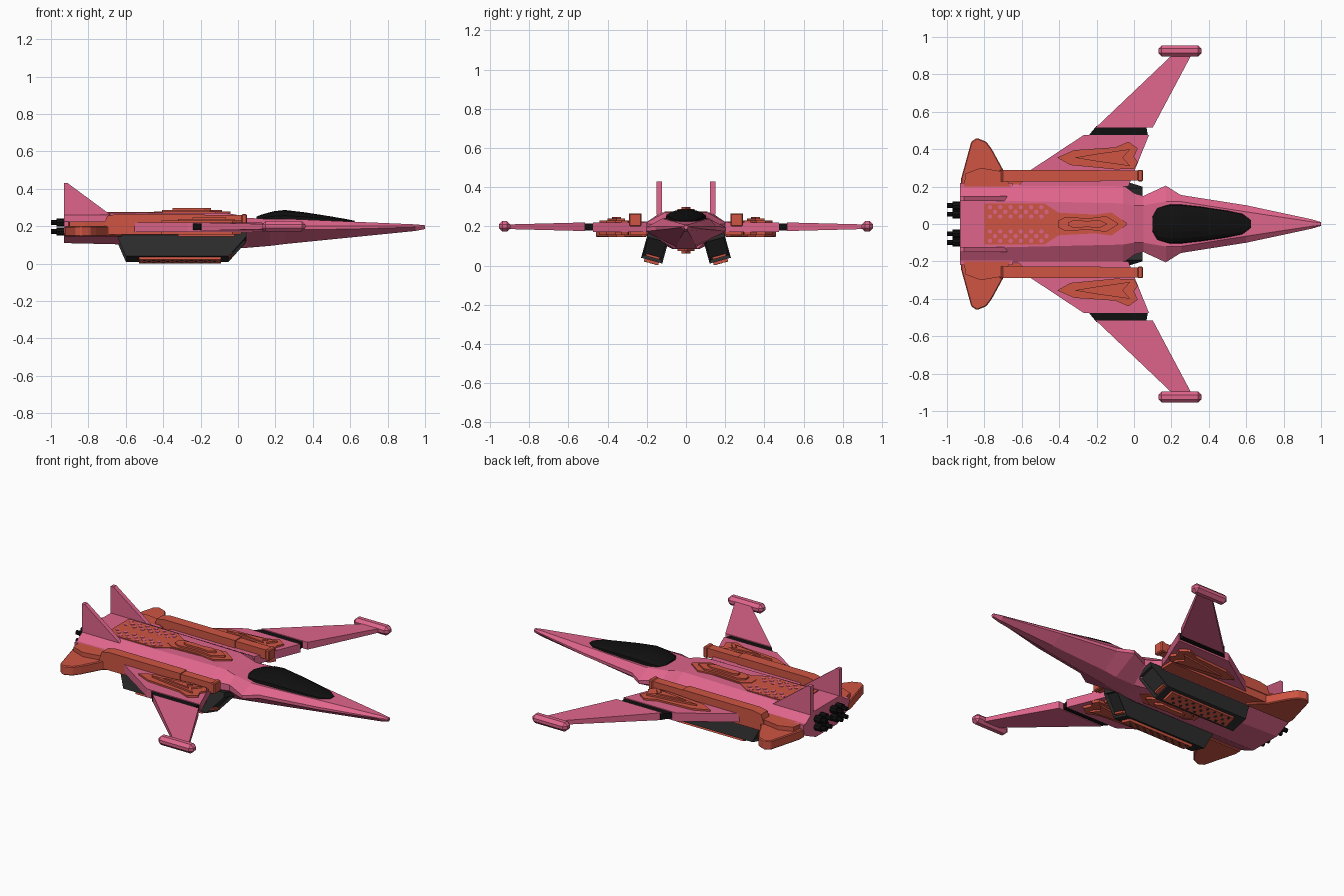
import bpy, bmesh
from math import sin, cos, pi, radians
from mathutils import Matrix, Vector

cube = bpy.data.objects.get("Cube")
if cube:
    bpy.data.objects.remove(cube)


def material(name, rgb):
    m = bpy.data.materials.new(name)
    m.use_nodes = True
    m.diffuse_color = (*rgb, 1)
    m.node_tree.nodes["Principled BSDF"].inputs["Base Color"].default_value = (*rgb, 1)
    return m


PINK = material("pink", (0.74, 0.13, 0.26))
RED = material("orange_red", (0.62, 0.09, 0.055))
BLACK = material("black", (0.005, 0.005, 0.005))
GREY = material("dark_grey", (0.025, 0.025, 0.025))
UPRIGHT = Matrix.Rotation(pi / 2, 4, 'X')


def finish(name, bm, mat, matrix=Matrix(), bevel=0):
    bmesh.ops.recalc_face_normals(bm, faces=bm.faces)
    mesh = bpy.data.meshes.new(name)
    bm.to_mesh(mesh)
    bm.free()
    mesh.materials.append(mat)
    mesh.transform(matrix)
    ob = bpy.data.objects.new(name, mesh)
    bpy.context.collection.objects.link(ob)
    if bevel:
        mod = ob.modifiers.new("bevel", 'BEVEL')
        mod.width, mod.segments = bevel, 1
    return ob


def loft(bm, rings):
    """Skin a row of equal rings and cap both ends."""
    rows = [[bm.verts.new(p) for p in ring] for ring in rings]
    for a, b in zip(rows, rows[1:]):
        for i in range(len(a)):
            j = (i + 1) % len(a)
            bm.faces.new((a[i], a[j], b[j], b[i]))
    bm.faces.new(rows[0])
    bm.faces.new(rows[-1])


def prism(name, pts, lo, hi, mat, matrix=Matrix(), bevel=0, side=1):
    bm = bmesh.new()
    loft(bm, [[(x, y * side, z) for x, y in pts] for z in (lo, hi)])
    return finish(name, bm, mat, matrix, bevel)


def box(name, x, y, z, mat, side=1, bevel=0, matrix=Matrix()):
    pts = [(x[0], y[0]), (x[1], y[0]), (x[1], y[1]), (x[0], y[1])]
    return prism(name, pts, z[0], z[1], mat, matrix, bevel, side)


def dots(name, centres, r, lo, hi, mat, matrix=Matrix()):
    bm = bmesh.new()
    for x, y in centres:
        loft(bm, [[(x + r * cos(k * pi / 4), y + r * sin(k * pi / 4), z)
                   for k in range(8)] for z in (lo, hi)])
    return finish(name, bm, mat, matrix)


def mirrored(half):
    return half + [(x, -y) for x, y in reversed(half)]


def scaled(pts, centre, fx, fy):
    cx, cy = centre
    return [(cx + (x - cx) * fx, cy + (y - cy) * fy) for x, y in pts]


def relief(name, pts, centre, z, step, side=1):
    """Stack of shrinking raised plates with a split in the middle."""
    for n, (fx, fy) in enumerate(((1, 1), (0.78, 0.68), (0.5, 0.36))):
        prism(f"{name}_layer_{n}", scaled(pts, centre, fx, fy),
              z, z + step * (n + 1), RED, side=side)


# Hull: x, half width, top width, bottom width, top, upper, lower, bottom
stations = [
    (-.93, .21, .13, .10, .27, .215, .16, .11),
    (-.06, .21, .11, .08, .27, .215, .16, .09),
    (0, .165, .10, .07, .26, .21, .17, .085),
    (.05, .15, .10, .06, .245, .205, .17, .085),
    (.17, .205, .12, .05, .238, .195, .175, .095),
    (.25, .155, .12, .05, .24, .2, .18, .105),
    (.6, .10, .065, .03, .225, .2, .185, .14),
    (.95, .025, .012, .01, .21, .2, .195, .175),
    (1, .01, .006, .006, .205, .2, .195, .185)]
bm = bmesh.new()
loft(bm, [[(x, y, z) for y, z in mirrored_ring] for x, mirrored_ring in (
    (x, [(t, zt), (w, zu), (w, zl), (b, zb), (-b, zb), (-w, zl), (-w, zu), (-t, zt)])
    for x, w, t, b, zt, zu, zl, zb in stations)])
finish("hull", bm, PINK)

# Canopy: x, half width, crown height
bm = bmesh.new()
loft(bm, [[(x, w * cos(k * pi / 8), .225 + (top - .225) * sin(k * pi / 8) ** .7)
           for k in range(9)] for x, w, top in (
    (.1, .05, .252), (.125, .09, .262), (.19, .108, .28), (.25, .108, .287),
    (.36, .095, .274), (.5, .073, .252), (.58, .055, .238), (.625, .02, .229))])
canopy = finish("canopy", bm, BLACK)

# Perforated back panel
prism("back_panel", mirrored([(-.8, .11), (-.48, .11), (-.4, .06), (-.2, .05)]),
      .26, .275, RED)
dots("back_panel_holes", [(-.77 + i * .055 + (j % 2) * .027, s * (.04 + j * .025))
                          for i in range(6) for j in range(3) for s in (1, -1)],
     .012, .27, .277, PINK)

# Back and belly reliefs
arrow = mirrored([(-.45, .025), (-.4, .055), (-.24, .045), (-.12, .062), (-.04, .006)])
relief("back_relief", arrow, (-.25, 0), .268, .01)
relief("belly_relief", arrow, (-.25, 0), .1, -.013)

wing_relief = [(-.41, .355), (-.34, .315), (-.1, .292), (0, .295), (.02, .33),
               (0, .36), (.02, .405), (-.03, .44), (-.1, .41), (-.32, .395)]
dart = [(-.32, .355), (-.2, .335), (-.02, .31), (-.06, .355), (-.02, .4), (-.2, .375)]

for s, tag in ((1, "left"), (-1, "right")):
    # Inner wing, hinge, outer wing and tip pod
    prism(f"inner_wing_{tag}", [(-.62, .2), (-.55, .29), (-.27, .475), (.08, .475),
                                (.005, .29), (-.03, .2)], .17, .22, PINK, side=s)
    prism(f"wing_hinge_{tag}", [(-.245, .47), (.075, .47), (.065, .525), (-.2, .525)],
          .18, .215, BLACK, side=s)
    bm = bmesh.new()
    loft(bm, [[(x0, y * s, .198 - h), (x1, y * s, .198 - h), (x1, y * s, .198 + h),
               (x0, y * s, .198 + h)]
              for x0, x1, y, h in ((-.205, .1, .515, .022), (.2, .305, .9, .012))])
    finish(f"outer_wing_{tag}", bm, PINK)
    box(f"tip_pod_{tag}", (.13, .36), (.895, .955), (.173, .227), PINK, s, .018)

    # Raised wing panels, above and below
    prism(f"wing_panel_top_{tag}", wing_relief, .215, .23, RED, side=s)
    prism(f"wing_panel_bottom_{tag}", wing_relief, .155, .175, RED, side=s)
    prism(f"wing_dart_top_{tag}", dart, .225, .24, RED, side=s)
    prism(f"wing_dart_bottom_{tag}", dart, .145, .16, RED, side=s)
    prism(f"wing_dart_core_{tag}", scaled(dart, (-.13, .355), .6, .5),
          .235, .248, RED, side=s)

    # Side rails beside the hull
    prism(f"rail_{tag}", [(-.72, .2), (-.18, .2), (-.18, .265), (-.65, .265), (-.7, .255)],
          -.29 * s, -.228 * s, RED, UPRIGHT)
    box(f"rail_front_{tag}", (-.19, .025), (.233, .285), (.205, .26), RED, s)
    box(f"rail_cap_{tag}", (.02, .047), (.228, .29), (.2, .265), RED, s, .005)
    box(f"rail_base_{tag}", (-.72, -.03), (.2, .285), (.155, .21), RED, s)

    # Stubby rear stabiliser in two steps
    prism(f"stabiliser_{tag}", [(-.925, .2), (-.925, .24), (-.87, .44), (-.84, .46),
                                (-.79, .44), (-.76, .40), (-.7, .29), (-.62, .22), (-.62, .2)],
          .145, .2, RED, side=s, bevel=.005)
    prism(f"stabiliser_step_{tag}", [(-.91, .2), (-.9, .27), (-.82, .3), (-.7, .28), (-.66, .2)],
          .195, .225, RED, side=s)

    # Upright tail fin
    prism(f"tail_fin_{tag}", [(-.93, .26), (-.68, .26), (-.91, .43), (-.93, .43)],
          -.15 * s, -.123 * s, PINK, UPRIGHT)
    box(f"hull_strake_{tag}", (-.93, -.65), (.195, .218), (.19, .225), PINK, s)

    # Twin stacked thrusters with thin nozzles
    for z in (.172, .22):
        for y in (.052, .098):
            for part, x, r, length in (("body", -.945, .022, .05), ("nozzle", -.98, .013, .04)):
                bm = bmesh.new()
                bmesh.ops.create_cone(bm, cap_ends=True, segments=8, radius1=r,
                                      radius2=r, depth=length)
                finish(f"thruster_{part}_{tag}", bm, BLACK,
                       Matrix.Translation((x, y * s, z)) @ Matrix.Rotation(pi / 2, 4, 'Y'))

    # Splayed underside pod with recessed ends
    tilt = Matrix.Translation((0, .175 * s, .025)) @ Matrix.Rotation(radians(15.4) * s, 4, 'X')
    bm = bmesh.new()
    loft(bm, [[(x, y, z) for x, z in ((-.6, 0), (-.05, 0), (.045, .11), (.045, .138),
                                      (-.66, .138), (-.65, .12))] for y in (-.056, .056)])
    bmesh.ops.recalc_face_normals(bm, faces=bm.faces)
    ends = [f for f in bm.faces if abs(f.normal.x) > .5 and f.calc_area() > .01]
    bmesh.ops.inset_individual(bm, faces=ends, thickness=.013, depth=-.015)
    finish(f"lower_pod_{tag}", bm, GREY, tilt)
    box(f"pod_slot_{tag}", (-.07, -.032), (-.036, .036), (.016, .028), RED, matrix=tilt)

    # Perforated sole plate
    box(f"sole_plate_{tag}", (-.53, -.09), (-.038, .038), (-.014, .005), RED, matrix=tilt)
    dots(f"sole_holes_{tag}", [(-.5 + i * .05 + (j % 2) * .025, (j - 1) * .025)
                               for i in range(8) for j in range(3)],
         .009, -.015, -.008, GREY, tilt)
